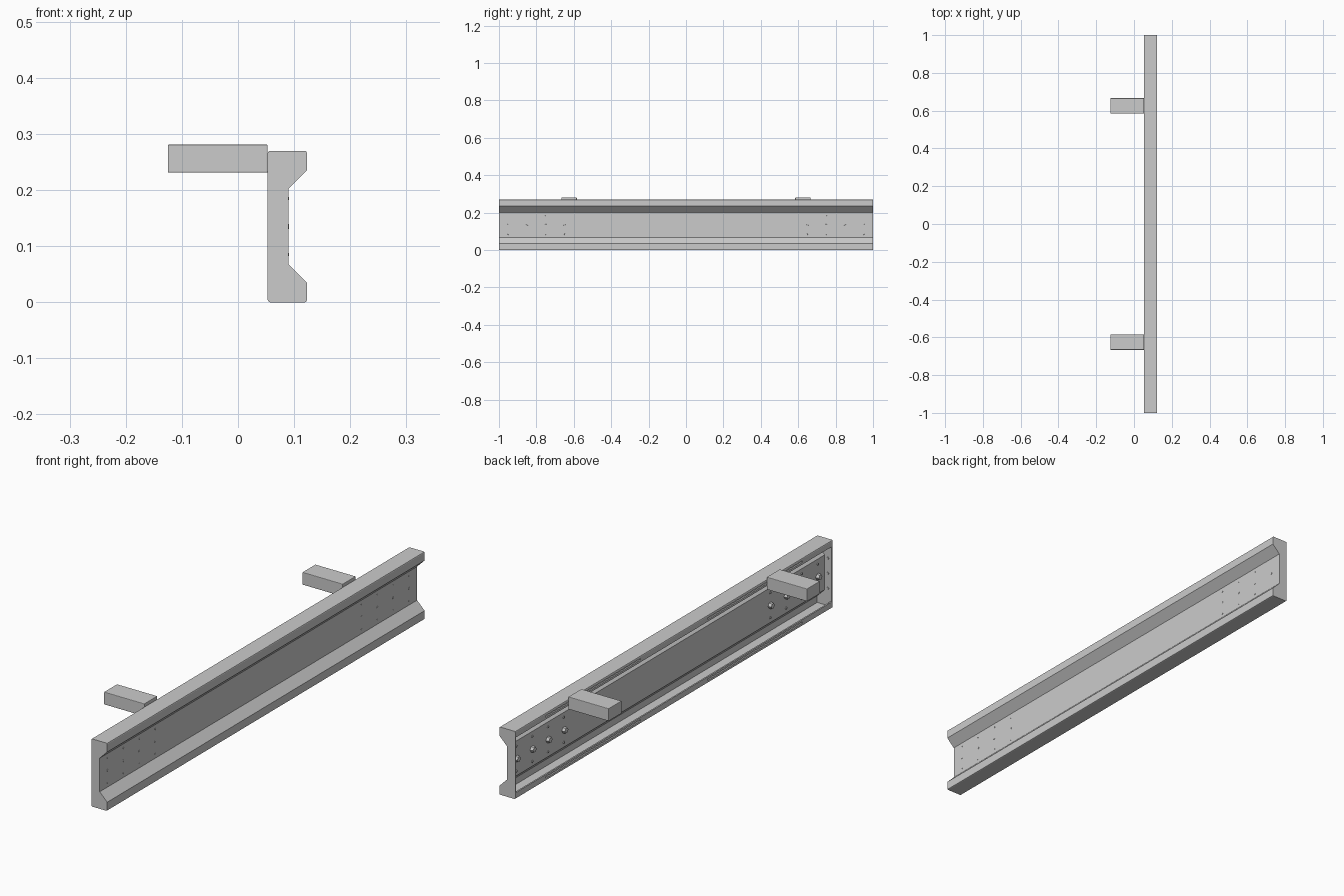
import bpy, bmesh, math
from mathutils import Matrix, Vector

if "Cube" in bpy.data.objects:
    bpy.data.objects.remove(bpy.data.objects["Cube"])

H, BACK, FRONT, WEB = 0.27, 0.053, 0.123, 0.09
T = 0.006          # sheet thickness
R = 0.004          # bend size
END = 1.0 - T


def finish(name, bm):
    mesh = bpy.data.meshes.new(name)
    bm.to_mesh(mesh)
    bm.free()
    obj = bpy.data.objects.new(name, mesh)
    bpy.context.collection.objects.link(obj)
    return obj


def box(name, lo, hi, bevel=0.0):
    lo, hi = Vector(lo), Vector(hi)
    bm = bmesh.new()
    bmesh.ops.create_cube(bm, size=1)
    for v in bm.verts:
        v.co = Vector([(lo[i] + hi[i]) / 2 + v.co[i] * (hi[i] - lo[i]) for i in range(3)])
    obj = finish(name, bm)
    if bevel:
        mod = obj.modifiers.new("edge", 'BEVEL')
        mod.width, mod.segments = bevel, 2
    return obj


def stud(name, loc, radius, depth, axis, sides):
    bm = bmesh.new()
    bmesh.ops.create_cone(bm, cap_ends=True, segments=sides, radius1=radius,
                          radius2=radius * 0.85, depth=depth)
    rot = Vector((0, 0, 1)).rotation_difference(Vector(axis)).to_matrix().to_4x4()
    bmesh.ops.transform(bm, matrix=Matrix.Translation(loc) @ rot, verts=bm.verts)
    return finish(name, bm)


# Lower half of the cross-section, mirrored to give the upper half
lip = [(BACK, 0.025), (BACK, 0.0165), (BACK, 0.0105)]
body = [(BACK, R), (BACK + 0.3 * R, 0.3 * R), (BACK + R, 0),
        (FRONT - R, 0), (FRONT - 0.3 * R, 0.3 * R), (FRONT, R),
        (FRONT, 0.035), (WEB, 0.068)]


def whole(half):
    return half + [(x, H - z) for x, z in reversed(half)]


# Bent sheet rail, open at the back, with long slots in the return lips
path = whole(lip + body)
stations = [-END, -0.81, -0.21, 0.21, 0.81, END]
bm = bmesh.new()
grid = [[bm.verts.new((x, y, z)) for x, z in path] for y in stations]
n = len(path)
for j in range(len(stations) - 1):
    for i in range(n - 1):
        if j in (1, 3) and i in (1, n - 3):
            continue
        bm.faces.new((grid[j][i], grid[j + 1][i], grid[j + 1][i + 1], grid[j][i + 1]))
rail = finish("rail_channel", bm)
solid = rail.modifiers.new("sheet", 'SOLIDIFY')
solid.thickness, solid.offset, solid.use_even_offset = T, -1, True

for s in (-1, 1):
    tag = "front" if s < 0 else "rear"

    # End plate with the full cross-section
    bm = bmesh.new()
    face = bm.faces.new([bm.verts.new((x, s * END, z)) for x, z in whole(body)])
    ext = bmesh.ops.extrude_face_region(bm, geom=[face])
    moved = [g for g in ext["geom"] if isinstance(g, bmesh.types.BMVert)]
    bmesh.ops.translate(bm, vec=(0, s * T, 0), verts=moved)
    bmesh.ops.recalc_face_normals(bm, faces=bm.faces)
    finish(tag + "_end_plate", bm)
    for z in (0.075, 0.135, 0.195):
        stud(tag + "_end_rivet", (0.07, s * (END - 0.001), z), 0.005, 0.004, (0, -s, 0), 10)

    # Support arm fixed to the top lip
    y = s * 0.625
    box(tag + "_support_arm", (-0.125, y - 0.041, 0.231), (BACK, y + 0.041, 0.281), 0.002)

    # Bolts inside the web and small screw heads on its outer face
    for k in range(4):
        y = s * (0.65 + 0.1 * k)
        y = min(max(y, -0.95), 0.95)
        stud(tag + "_web_bolt", (WEB - T - 0.006, y, H / 2), 0.013, 0.013, (-1, 0, 0), 6)
        stud(tag + "_bolt_tip", (WEB, y, H / 2), 0.005, 0.002, (1, 0, 0), 10)
        for dz in (-0.05, 0.05):
            stud(tag + "_web_rivet", (WEB - T - 0.001, y, H / 2 + dz), 0.005, 0.004, (-1, 0, 0), 10)
            stud(tag + "_rivet_tip", (WEB, y, H / 2 + dz), 0.0035, 0.002, (1, 0, 0), 10)
